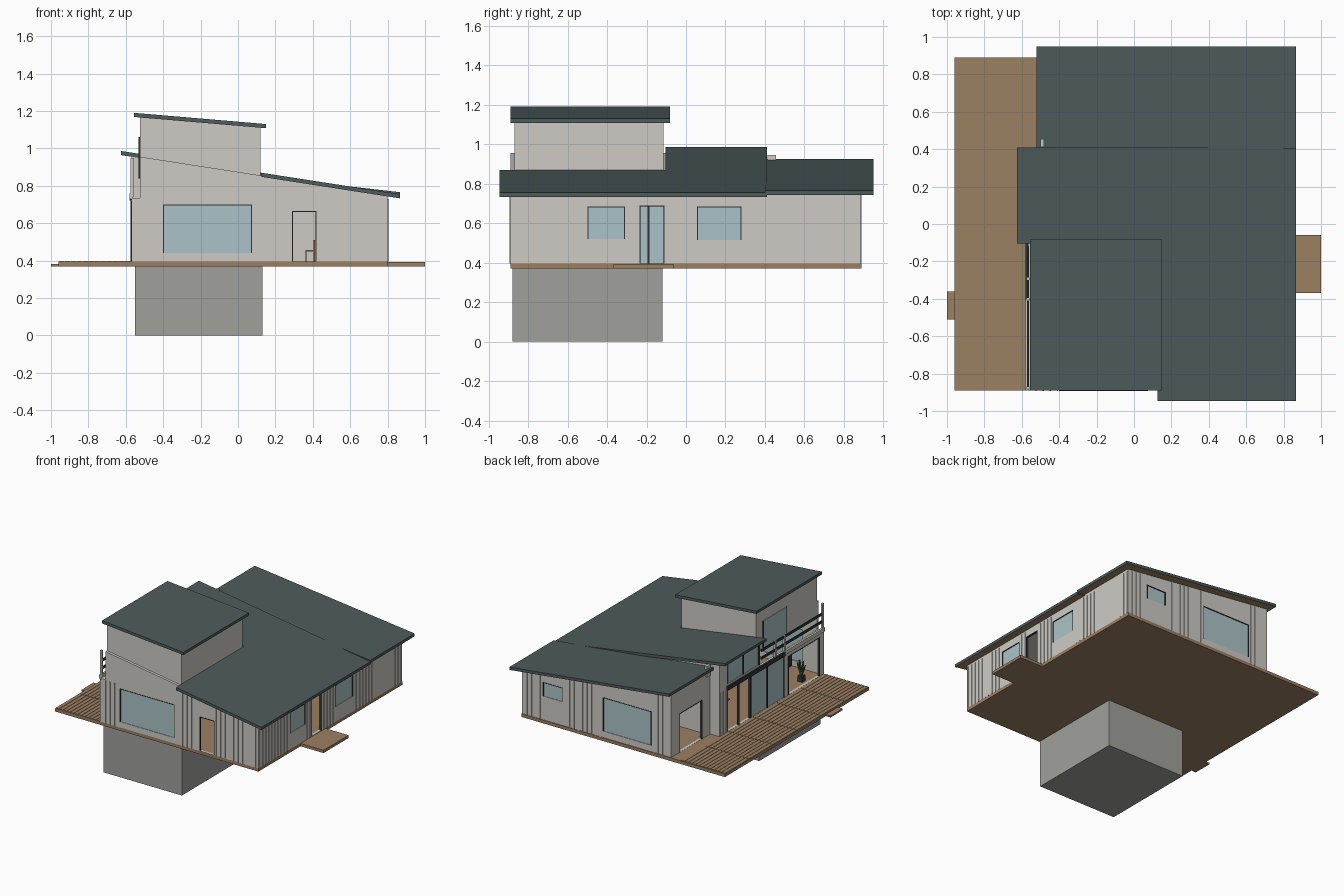
import bpy, bmesh, math
from mathutils import Vector

cube = bpy.data.objects.get("Cube")
if cube:
    bpy.data.objects.remove(cube, do_unlink=True)


def material(name, rgb):
    m = bpy.data.materials.new(name)
    m.use_nodes = True
    m.diffuse_color = (*rgb, 1)
    m.node_tree.nodes["Principled BSDF"].inputs["Base Color"].default_value = (*rgb, 1)
    return m


WALL = material("wall_off_white", (0.62, 0.60, 0.56))
ROOF = material("roof_slate", (0.076, 0.105, 0.107))
WOOD = material("wood_brown", (0.33, 0.215, 0.122))
STONE = material("basement_grey", (0.35, 0.355, 0.335))
GLASS = material("glass_blue", (0.41, 0.545, 0.58))
DARK = material("dark_metal", (0.027, 0.036, 0.038))
LEAF = material("leaf_green", (0.05, 0.09, 0.04))


def prism(name, pts, y0, y1, *mats):
    """Extrude an x-z outline along y."""
    bm = bmesh.new()
    face = bm.faces.new([bm.verts.new((x, y0, z)) for x, z in pts])
    new = bmesh.ops.extrude_face_region(bm, geom=[face])["geom"]
    bmesh.ops.translate(bm, vec=(0, y1 - y0, 0),
                        verts=[v for v in new if isinstance(v, bmesh.types.BMVert)])
    bmesh.ops.recalc_face_normals(bm, faces=bm.faces)
    me = bpy.data.meshes.new(name)
    for m in mats:
        me.materials.append(m)
    if len(mats) > 1:  # second colour goes underneath
        for f in bm.faces:
            f.material_index = int(f.normal.z < -0.5)
    bm.to_mesh(me)
    bm.free()
    ob = bpy.data.objects.new(name, me)
    bpy.context.collection.objects.link(ob)
    return ob


def box(name, x, y, z, mat):
    return prism(name, [(x[0], z[0]), (x[1], z[0]), (x[1], z[1]), (x[0], z[1])], *y, mat)


def main_top(x):
    return 0.87 - 0.155 * (x - 0.125)


def back_top(x):
    return 0.80 - 0.115 * (x - 0.57)


def roof(name, top, x0, x1, y0, y1):
    t = 0.022
    prism(name, [(x0, top(x0) - t), (x1, top(x1) - t), (x1, top(x1)), (x0, top(x0))],
          y0, y1, ROOF, WOOD)


# Ground level: basement, floor, steps and deck boards
box("basement", (-0.55, 0.13), (-0.88, -0.12), (0, 0.372), STONE)
box("floor", (-0.96, 0.80), (-0.89, 0.89), (0.37, 0.395), WOOD)
box("right_step", (0.80, 1.0), (-0.37, -0.06), (0.37, 0.392), WOOD)
box("left_step", (-1.0, -0.96), (-0.51, -0.36), (0.37, 0.383), WOOD)
for i in range(12):
    x = -0.958 + i * 0.032
    for j in range(6):
        y = -0.888 + j * 0.296
        box("deck_board", (x, x + 0.029), (y, y + 0.293), (0.394, 0.398), WOOD)

# Openings: (wall, start, end, bottom, top, glazed)
openings = [
    ("front", -0.40, 0.075, 0.44, 0.70, True),
    ("front", 0.29, 0.42, 0.396, 0.665, False),
    ("right", -0.50, -0.31, 0.52, 0.685, True),
    ("right", -0.235, -0.11, 0.396, 0.69, False),
    ("right", 0.055, 0.28, 0.515, 0.685, True),
    ("back", -0.32, 0.10, 0.445, 0.71, True),
    ("back", 0.45, 0.62, 0.58, 0.69, True),
    ("porch", 0.50, 0.78, 0.396, 0.70, False),
    ("left", 0.02, 0.30, 0.396, 0.72, False),
    ("left", -0.40, 0.01, 0.396, 0.72, True),
    ("left", -0.84, -0.45, 0.396, 0.70, False),
    ("left", -0.09, 0.30, 0.77, 0.93, True),
]
# Outer plane and whether the wall runs along x
planes = {"front": (-0.89, -1, True), "back": (0.885, 1, True), "right": (0.80, 1, False),
          "porch": (-0.49, -1, False), "left": (-0.57, -1, False)}


def on_wall(name, wall, a, b, z0, z1, near, far, mat):
    """Box on a wall; near and far are measured outward from its face."""
    p, s, along_x = planes[wall]
    d = sorted((p + s * near, p + s * far))
    return box(name, (a, b) if along_x else d, d if along_x else (a, b), (z0, z1), mat)


cutters = [on_wall("cutter", w, a, b, z0, z1, -0.04, 0.03, WALL)
           for w, a, b, z0, z1, g in openings]


def shell(name, outer, inner, y, yi):
    """Hollow wall block with openings cut through it."""
    ob = prism(name, outer, *y, WALL)
    room = prism("cutter", inner, *yi, WALL)
    for c in [room] + cutters:
        c.hide_render = True
        mod = ob.modifiers.new("cut", "BOOLEAN")
        mod.operation, mod.object, mod.solver = "DIFFERENCE", c, "EXACT"
    dg = bpy.context.evaluated_depsgraph_get()
    me = bpy.data.meshes.new_from_object(ob.evaluated_get(dg))
    ob.modifiers.clear()
    ob.data = me
    bpy.data.objects.remove(room, do_unlink=True)


def outline(top, x0, x1, low, drop):
    return [(x0, low), (x1, low), (x1, top(x1) - drop), (x0, top(x0) - drop)]


def notched(x0, x1, low, drop, ledge):
    edge = -0.525
    return outline(main_top, edge, x1, low, drop)[1:] + [(edge, ledge), (x0, ledge), (x0, low)]


shell("front_walls", notched(-0.57, 0.80, 0.395, 0.015, 0.735),
      notched(-0.55, 0.78, 0.38, 0.035, 0.72), (-0.89, -0.10), (-0.87, -0.05))
shell("middle_walls", outline(main_top, -0.57, 0.80, 0.395, 0.015),
      outline(main_top, -0.55, 0.78, 0.38, 0.035), (-0.10, 0.40), (-0.15, 0.38))
shell("back_walls", outline(back_top, -0.49, 0.80, 0.395, 0.015),
      outline(back_top, -0.47, 0.78, 0.38, 0.035), (0.40, 0.885), (0.42, 0.865))
for c in cutters:
    bpy.data.objects.remove(c, do_unlink=True)
box("ledge_end_wall", (-0.568, -0.525), (-0.105, -0.095), (0.73, 0.95), WALL)

# Glass and thin frames
for w, a, b, z0, z1, glazed in openings:
    if glazed:
        on_wall("window_glass", w, a, b, z0, z1, -0.010, -0.004, GLASS)
    f = 0.005
    for a2, b2, lo, hi in ((a, a + f, z0, z1), (b - f, b, z0, z1), (a, b, z1 - f, z1)):
        on_wall("frame", w, a2, b2, lo, hi, -0.012, 0.002, DARK)
for y in (0.02, 0.16, -0.19):
    on_wall("glazing_bar", "left", y - 0.005, y + 0.005, 0.396, 0.72, -0.012, 0.004, DARK)
on_wall("clerestory_bar", "left", 0.10, 0.11, 0.77, 0.93, -0.012, 0.004, DARK)

# Vertical cladding battens
battens = [("front", -0.565, -0.40, None), ("front", 0.14, 0.29, main_top),
           ("front", 0.43, 0.80, main_top), ("right", -0.88, -0.53, None),
           ("right", -0.29, -0.25, None), ("right", -0.08, 0.05, None),
           ("right", 0.32, 0.54, None), ("right", 0.80, 0.885, None),
           ("back", 0.12, 0.42, back_top), ("back", 0.64, 0.79, back_top),
           ("back", -0.42, -0.34, back_top), ("left", 0.31, 0.39, None)]
for w, a, b, top in battens:
    while a < b:
        high = top(a) - 0.02 if top else 0.73
        on_wall("batten", w, a, a + 0.007, 0.395, high, -0.002, 0.004, WALL)
        a += 0.038

# Upper storey and its side window
prism("upper_storey", [(-0.525, 0.84), (0.12, 0.82), (0.12, 1.12), (-0.525, 1.175)],
      -0.87, -0.115, WALL)
box("upper_window", (-0.529, -0.522), (-0.49, -0.20), (0.84, 1.06), GLASS)
for y in (-0.49, -0.20):
    box("upper_window_frame", (-0.531, -0.522), (y - 0.004, y + 0.004), (0.84, 1.06), DARK)

# Roofs
roof("upper_roof", lambda x: 1.143 - 0.085 * x, -0.555, 0.15, -0.89, -0.08)
roof("front_roof", main_top, 0.125, 0.865, -0.945, -0.105)
roof("middle_roof", main_top, -0.625, 0.865, -0.105, 0.41)
roof("back_roof", back_top, -0.52, 0.865, 0.40, 0.95)

# Ledge trim and rails on the left side
box("light_beam", (-0.58, -0.565), (-0.89, -0.40), (0.73, 0.76), WALL)
box("dark_beam", (-0.58, -0.565), (-0.40, 0.31), (0.722, 0.755), DARK)
for z in (0.80, 0.86):
    box("ledge_rail", (-0.572, -0.562), (-0.87, -0.12), (z, z + 0.018), DARK)
for y in (-0.885, -0.41, -0.30):
    box("ledge_post", (-0.575, -0.56), (y, y + 0.015), (0.74, 0.95 if y < -0.8 else 0.88), WALL)
box("downpipe", (-0.50, -0.48), (0.412, 0.455), (0.86, 0.945), WALL)


# Furniture seen through the openings
def chair(x, y):
    for dx in (0, 0.045):
        for dy in (0, 0.045):
            box("chair_leg", (x + dx, x + dx + 0.006), (y + dy, y + dy + 0.006), (0.395, 0.45), WOOD)
    box("chair_seat", (x, x + 0.051), (y, y + 0.051), (0.45, 0.457), WOOD)
    box("chair_back", (x + 0.045, x + 0.051), (y, y + 0.051), (0.457, 0.51), WOOD)


for x, y in ((0.36, -0.70), (-0.30, 0.20), (-0.42, 0.10)):
    chair(x, y)
box("table_top", (-0.38, -0.22), (0.0, 0.12), (0.48, 0.49), WOOD)
box("table_leg", (-0.31, -0.29), (0.05, 0.07), (0.395, 0.48), DARK)
box("dark_cabinet", (-0.50, -0.46), (-0.60, -0.42), (0.55, 0.68), DARK)
box("plant_pot", (-0.53, -0.49), (-0.72, -0.68), (0.395, 0.44), DARK)
for i in range(6):
    a = i * math.tau / 6
    tip = Vector((-0.51 + 0.035 * math.cos(a), -0.70, 0.53 + 0.03 * math.sin(a)))
    prism("plant_leaf", [(-0.515, 0.44), (-0.505, 0.44), (tip.x, tip.z)], -0.71, -0.69, LEAF)
